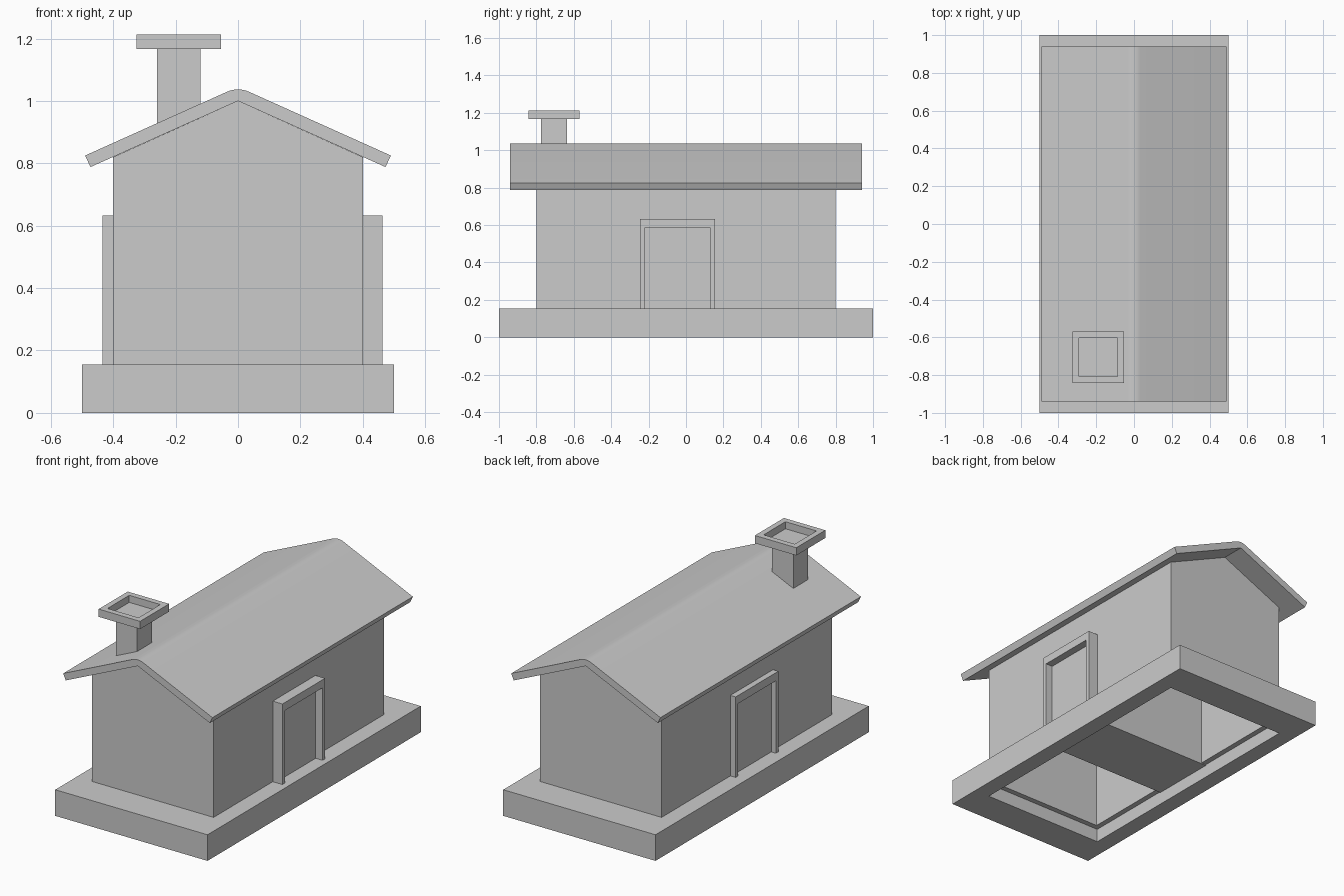
import bpy, bmesh, math

if "Cube" in bpy.data.objects:
    bpy.data.objects.remove(bpy.data.objects["Cube"])


def finish(bm, name):
    bmesh.ops.recalc_face_normals(bm, faces=bm.faces)
    mesh = bpy.data.meshes.new(name)
    bm.to_mesh(mesh)
    bm.free()
    obj = bpy.data.objects.new(name, mesh)
    bpy.context.collection.objects.link(obj)
    return obj


def add_box(bm, x, y, z):
    r = bmesh.ops.create_cube(bm, size=1)
    for v in r["verts"]:
        for i, (lo, hi) in enumerate((x, y, z)):
            v.co[i] = lo if v.co[i] < 0 else hi


def box(name, x, y, z):
    bm = bmesh.new()
    add_box(bm, x, y, z)
    return bm


def recess(bm, axis, sign, width, depth):
    """Inset the face pointing along axis*sign and push it inwards."""
    bm.normal_update()
    f = max(bm.faces, key=lambda f: f.normal[axis] * sign)
    bmesh.ops.inset_region(bm, faces=[f], thickness=width)
    r = bmesh.ops.extrude_discrete_faces(bm, faces=[f])
    for v in r["faces"][0].verts:
        v.co[axis] -= sign * depth


def prism(name, profile, half_len, open_edge=None):
    """Extrude an x-z profile along y; optionally leave one side open."""
    bm = bmesh.new()
    a = [bm.verts.new((x, -half_len, z)) for x, z in profile]
    b = [bm.verts.new((x, half_len, z)) for x, z in profile]
    n = len(profile)
    bm.faces.new(a)
    bm.faces.new(b[::-1])
    for i in range(n):
        if i != open_edge:
            j = (i + 1) % n
            bm.faces.new((a[i], b[i], b[j], a[j]))
    return finish(bm, name)


# Plinth: frame with an opening the size of the house
bm = bmesh.new()
rings = []
for hx, hy in ((0.5, 1.0), (0.4, 0.8)):
    for z in (0, 0.155):
        rings.append([bm.verts.new((sx * hx, sy * hy, z))
                      for sx, sy in ((-1, -1), (1, -1), (1, 1), (-1, 1))])
for p, q in ((0, 1), (1, 3), (3, 2), (2, 0)):
    for i in range(4):
        j = (i + 1) % 4
        bm.faces.new((rings[p][i], rings[p][j], rings[q][j], rings[q][i]))
finish(bm, "plinth")

# House walls: gabled hollow shell, open underneath
walls = prism("walls", [(-0.4, 0.08), (0.4, 0.08), (0.4, 0.82), (0, 1.0), (-0.4, 0.82)],
              0.8, open_edge=0)
bm = bmesh.new()
bm.from_mesh(walls.data)
bm.normal_update()
if sum(f.normal.dot(f.calc_center_median() - walls.location) for f in bm.faces) < 0:
    bmesh.ops.reverse_faces(bm, faces=bm.faces)
bm.to_mesh(walls.data)
bm.free()
mod = walls.modifiers.new("thickness", "SOLIDIFY")
mod.thickness = 0.045
mod.offset = -1

# Roof: bent slab with a rounded ridge
slope, r = math.atan(0.448), 0.085
zc = 1.037 - r
arc = [(r * math.sin(t), zc + r * math.cos(t))
       for t in [slope * k / 4 for k in range(-4, 5)]]
roof = prism("roof", [(-0.473, 0.788), (-0.49, 0.825)] + arc +
             [(0.49, 0.825), (0.473, 0.788), (0, 1.0)], 0.94)
bpy.context.view_layer.objects.active = roof
roof.select_set(True)
bpy.ops.object.shade_smooth_by_angle(angle=math.radians(30))

# Doorways: one block through the house, recessed at both ends
bm = box("doorways", (-0.435, 0.463), (-0.245, 0.155), (0.075, 0.633))
recess(bm, 0, 1, 0.033, 0.045)
recess(bm, 0, -1, 0.033, 0.03)
# drop the recess sill below the plinth top and trim the lintel
for v in bm.verts:
    if 0.58 < v.co.z < 0.62:
        v.co.z = 0.585
finish(bm, "doorways")

# Chimney shaft and hollow cap
cx, cy = -0.19, -0.705
finish(box("chimney", (cx - 0.07, cx + 0.07), (cy - 0.07, cy + 0.07), (0.89, 1.168)), "chimney")
bm = box("chimney_cap", (cx - 0.136, cx + 0.136), (cy - 0.136, cy + 0.136), (1.167, 1.213))
recess(bm, 2, 1, 0.048, 0.042)
finish(bm, "chimney_cap")
